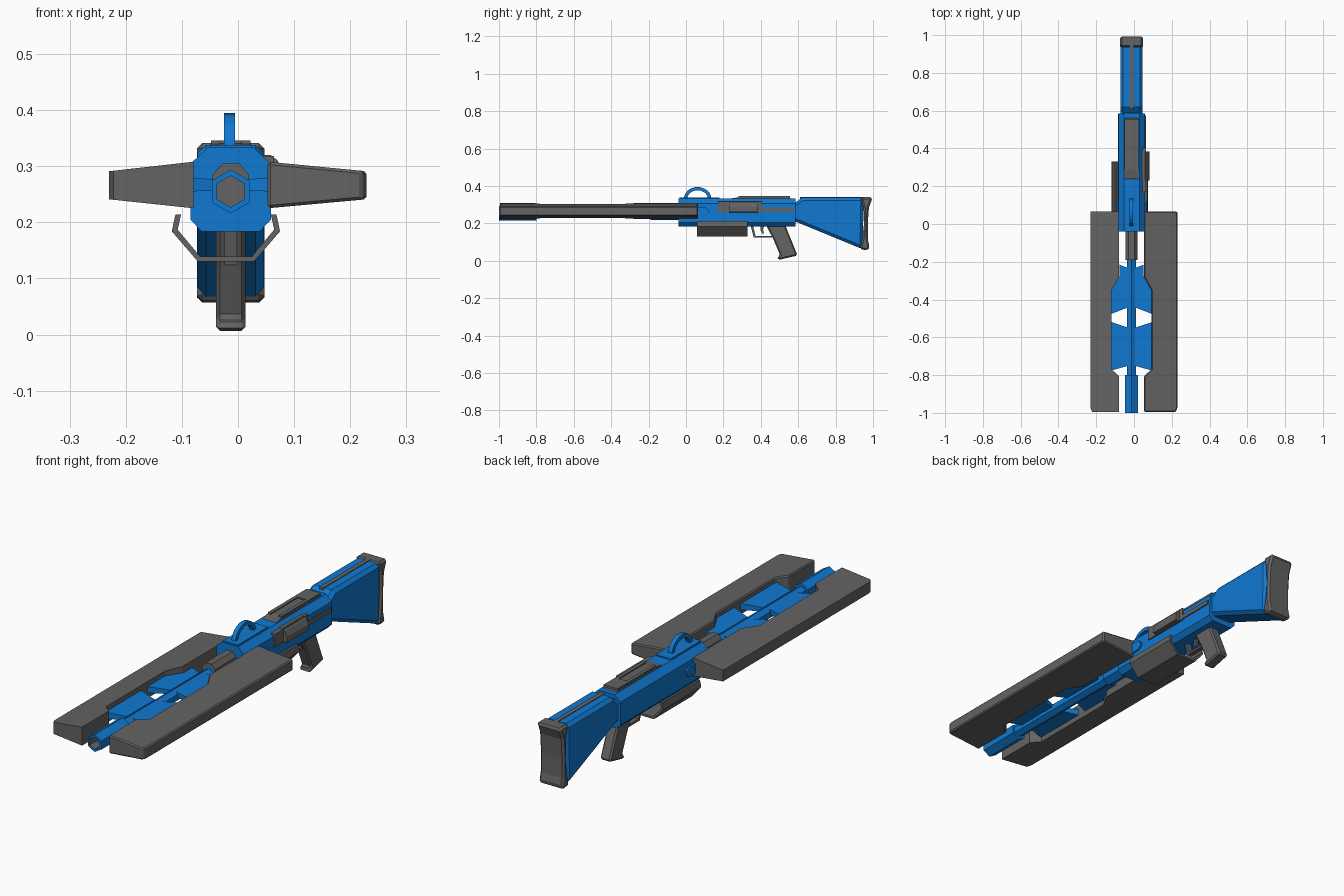
import bpy, bmesh, math

if "Cube" in bpy.data.objects:
    bpy.data.objects.remove(bpy.data.objects["Cube"])

CX = -0.013   # centre line of the rifle
BZ = 0.255    # barrel axis height


def material(name, rgb):
    m = bpy.data.materials.new(name)
    m.diffuse_color = (*rgb, 1)
    m.use_nodes = True
    m.node_tree.nodes["Principled BSDF"].inputs["Base Color"].default_value = m.diffuse_color
    return m


BLUE = material("blue paint", (0.005, 0.19, 0.64))
GRAY = material("dark gray", (0.125, 0.125, 0.125))


def finish(name, bm, mats, bevel=0):
    bmesh.ops.recalc_face_normals(bm, faces=bm.faces[:])
    me = bpy.data.meshes.new(name)
    bm.to_mesh(me)
    bm.free()
    for m in mats:
        me.materials.append(m)
    ob = bpy.data.objects.new(name, me)
    bpy.context.collection.objects.link(ob)
    if bevel:
        b = ob.modifiers.new("bevel", "BEVEL")
        b.width, b.segments, b.limit_method = bevel, 1, 'ANGLE'
        b.angle_limit = math.radians(40)
    return ob


def loft(name, rings, mats, bevel=0, last_index=0):
    """Joins rings of equal length and caps both ends."""
    bm = bmesh.new()
    vs = [[bm.verts.new(p) for p in r] for r in rings]
    n = len(rings[0])
    for k in range(len(vs) - 1):
        for i in range(n):
            j = (i + 1) % n
            f = bm.faces.new((vs[k][i], vs[k][j], vs[k + 1][j], vs[k + 1][i]))
            f.material_index = last_index if k == len(vs) - 2 else 0
    bm.faces.new(vs[0])
    bm.faces.new(vs[-1]).material_index = last_index
    return finish(name, bm, mats, bevel)


def side_prism(name, pts, half, mat, bevel=0, cx=CX):
    """(y, z) outline pushed out across x."""
    return loft(name, [[(cx + s * half, y, z) for y, z in pts] for s in (-1, 1)], [mat], bevel)


def long_prism(name, pts, y0, y1, mat, bevel=0):
    """(x, z) outline pushed along y."""
    return loft(name, [[(x, y, z) for x, z in pts] for y in (y0, y1)], [mat], bevel)


def mirrored(half, cx=CX):
    return [(cx + x, z) for x, z in half] + [(cx - x, z) for x, z in reversed(half)]


def box(name, x0, x1, y0, y1, z0, z1, mat, bevel=0):
    return long_prism(name, [(x0, z0), (x1, z0), (x1, z1), (x0, z1)], y0, y1, mat, bevel)


def hexagon(r, y):
    return [(CX + r * math.sin(i * math.pi / 3), y, BZ + r * math.cos(i * math.pi / 3))
            for i in range(6)]


# Barrel, hollow muzzle and collar
loft("barrel", [hexagon(0.027, -0.85), hexagon(0.027, 0.0)], [BLUE])
loft("muzzle", [hexagon(0.039, -0.80), hexagon(0.039, -1.0), hexagon(0.028, -1.0),
                hexagon(0.028, -0.95)], [BLUE, GRAY], last_index=1)
loft("barrel_collar", [hexagon(0.037, -0.19), hexagon(0.037, -0.03)], [BLUE])
long_prism("collar_top", mirrored([(0.032, 0.265), (0.032, 0.285), (0.015, 0.305)]),
           -0.19, -0.03, GRAY)

# Tapered wings, notched on the inside around the plates
for label, s, outer in (("right", 1, 0.242), ("left", -1, 0.217)):
    outline = [(outer - 0.008, -0.995), (outer, -0.975), (outer, 0.065), (0.066, 0.065),
               (0.066, -0.28), (0.105, -0.35), (0.105, -0.77), (0.066, -0.805),
               (0.066, -0.995)]
    rings = []
    for top in (0, 1):
        ring = []
        for d, y in outline:
            t = (d - 0.066) / (outer - 0.066)
            z = 0.308 - 0.017 * t if top else 0.225 + 0.016 * t
            ring.append((CX + s * d, y, z))
        rings.append(ring)
    loft(label + "_wing", rings, [GRAY], 0.005 if s > 0 else 0)

    # Blue plates between wing and barrel
    rear = [(0.015, -0.235), (0.064, -0.215), (0.064, -0.275), (0.105, -0.35),
            (0.105, -0.475), (0.015, -0.44)]
    front = [(0.015, -0.55), (0.105, -0.52), (0.105, -0.775), (0.015, -0.75)]
    for part, pts in (("rear", rear), ("front", front)):
        loft(f"{label}_{part}_plate",
             [[(CX + s * d, y, 0.267 + k * (0.008 + 0.06 * d)) for d, y in pts]
              for k in (-1, 1)], [BLUE])

# Receiver and its top
long_prism("receiver", mirrored([(0.041, 0.333), (0.07, 0.306), (0.072, 0.205), (0.052, 0.184)]),
           -0.04, 0.585, BLUE)
box("sight_base", CX - 0.037, CX + 0.037, -0.035, 0.18, 0.32, 0.338, BLUE)
side_prism("top_cover", [(0.23, 0.325), (0.24, 0.334), (0.29, 0.341), (0.55, 0.341), (0.57, 0.325)],
           0.036, GRAY)
for s in (-1, 1):
    x = CX + s * 0.027
    box("cover_rail", x - 0.008, x + 0.008, 0.28, 0.555, 0.335, 0.346, GRAY)
box("cover_end", CX - 0.03, CX + 0.03, 0.47, 0.555, 0.335, 0.346, GRAY)

# Carry loop
N = 12
arc = [(i * math.pi / N) for i in range(N + 1)]
loop = [(0.062 - 0.073 * math.cos(a), 0.332 + 0.063 * math.sin(a)) for a in arc]
loop += [(0.062 - 0.055 * math.cos(a), 0.332 + 0.045 * math.sin(a)) for a in reversed(arc)]
side_prism("carry_loop", loop, 0.01, BLUE, cx=-0.015)

# Right side bolt cover, rail and hinge
box("bolt_plate", 0.04, 0.064, 0.17, 0.405, 0.26, 0.318, GRAY)
long_prism("bolt_cover", [(0.04, 0.32), (0.058, 0.32), (0.07, 0.311), (0.083, 0.288),
                          (0.083, 0.262), (0.05, 0.258)], 0.23, 0.385, GRAY)
box("side_rail", 0.05, 0.063, 0.40, 0.575, 0.265, 0.284, GRAY)
for s in (-1, 1):
    side_prism("wing_hinge", [(0.03, 0.24), (0.105, 0.24), (0.122, 0.252), (0.122, 0.27),
                              (0.105, 0.285), (0.03, 0.285)], 0.008, BLUE, cx=CX + s * 0.071)

# Open trough hand guard
half_out = [(0.09, 0.214), (0.0965, 0.184), (0.05, 0.130)]
half_in = [(0.08, 0.214), (0.086, 0.187), (0.046, 0.139)]
long_prism("hand_guard", mirrored(half_out, -0.0215) + mirrored(half_in, -0.0215)[::-1],
           0.06, 0.33, GRAY)

# Trigger, guard and grip
side_prism("trigger_guard", [(0.345, 0.19), (0.358, 0.19), (0.372, 0.134), (0.46, 0.134),
                             (0.46, 0.124), (0.362, 0.124)], 0.011, GRAY)
side_prism("trigger", [(0.40, 0.19), (0.418, 0.19), (0.412, 0.165), (0.418, 0.145),
                       (0.408, 0.145), (0.398, 0.165)], 0.006, GRAY)
side_prism("grip", [(0.425, 0.195), (0.53, 0.195), (0.545, 0.155), (0.592, 0.04), (0.594, 0.028),
                    (0.494, 0.005), (0.488, 0.018), (0.503, 0.03), (0.465, 0.12)],
           0.026, GRAY, 0.008)

# Stock, butt pad and top strip
side_prism("stock", [(0.56, 0.315), (0.59, 0.315), (0.62, 0.338), (0.95, 0.338), (0.945, 0.062),
                     (0.59, 0.208), (0.56, 0.208)], 0.059, BLUE, 0.015)
side_prism("butt_pad", [(0.935, 0.341), (0.985, 0.341), (0.997, 0.335), (0.978, 0.285),
                        (0.972, 0.20), (0.973, 0.11), (0.982, 0.07), (0.97, 0.056),
                        (0.93, 0.062), (0.943, 0.12), (0.952, 0.20), (0.95, 0.28)],
           0.06, GRAY, 0.012)
box("stock_strip", CX - 0.01, CX + 0.01, 0.61, 0.945, 0.33, 0.341, GRAY)
